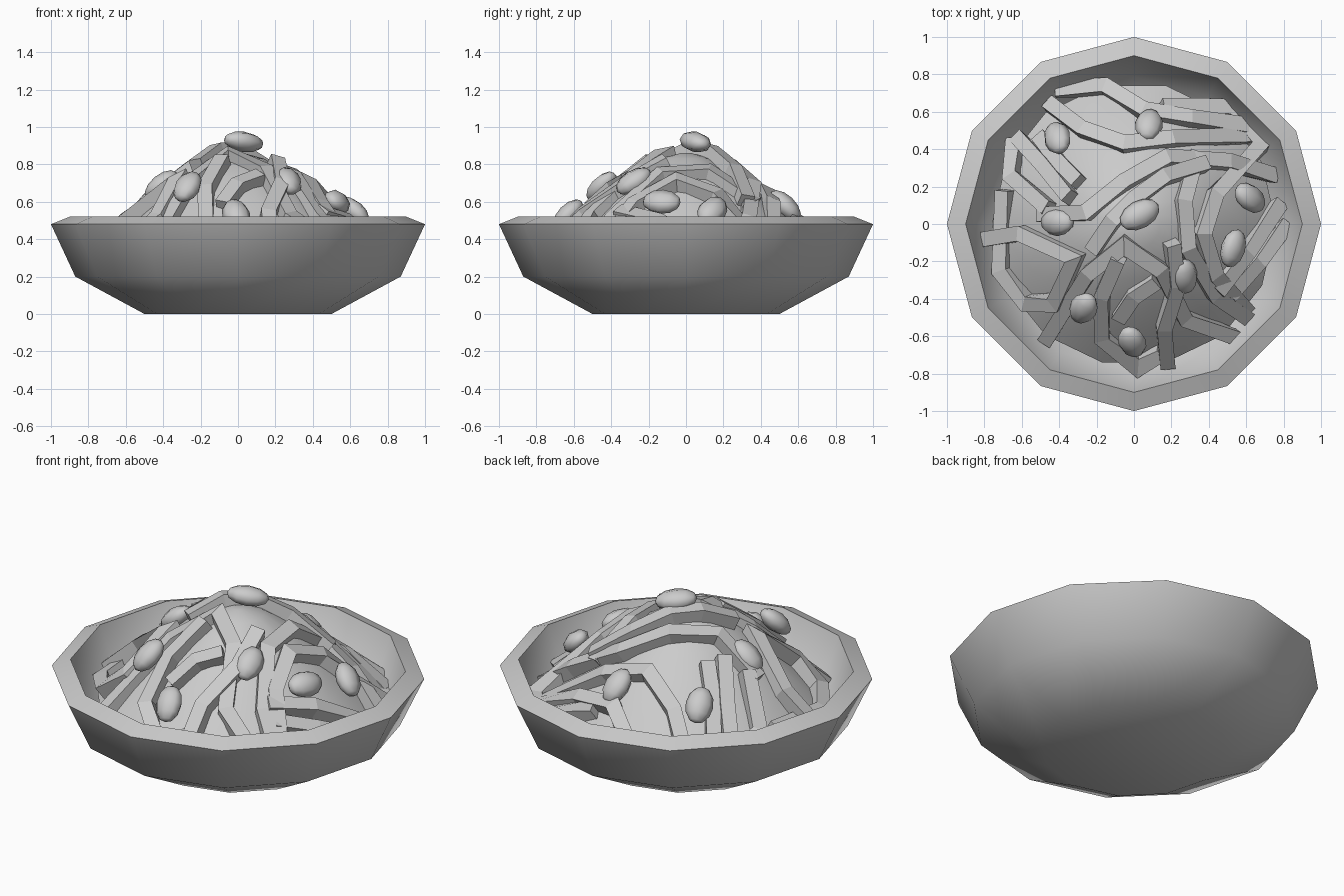
import bpy, bmesh, math
from mathutils import Vector, Matrix

if "Cube" in bpy.data.objects:
    bpy.data.objects.remove(bpy.data.objects["Cube"])


def make_object(name, bm, smooth=None):
    bmesh.ops.recalc_face_normals(bm, faces=bm.faces[:])
    me = bpy.data.meshes.new(name)
    bm.to_mesh(me)
    bm.free()
    ob = bpy.data.objects.new(name, me)
    bpy.context.collection.objects.link(ob)
    if smooth:
        bpy.ops.object.select_all(action='DESELECT')
        ob.select_set(True)
        bpy.context.view_layer.objects.active = ob
        bpy.ops.object.shade_smooth_by_angle(angle=math.radians(smooth))
    return ob


def lathe(name, profile, sides, smooth):
    bm = bmesh.new()
    rings = []
    for r, z in profile:
        rings.append([bm.verts.new((r * math.cos(math.tau * i / sides),
                                    r * math.sin(math.tau * i / sides), z))
                      for i in range(sides)])
    for a, b in zip(rings, rings[1:]):
        for i in range(sides):
            j = (i + 1) % sides
            bm.faces.new((a[i], a[j], b[j], b[i]))
    bm.faces.new(rings[0])
    bm.faces.new(rings[-1])
    return make_object(name, bm, smooth)


# Mound height as a function of radius
MOUND = [(0.0, 0.86), (0.14, 0.83), (0.3, 0.73), (0.45, 0.61), (0.6, 0.47), (0.76, 0.3), (0.9, 0.28)]


def height(x, y):
    r = math.hypot(x, y)
    for (r0, z0), (r1, z1) in zip(MOUND, MOUND[1:]):
        if r <= r1:
            return z0 + (z1 - z0) * (r - r0) / (r1 - r0)
    return MOUND[-1][1]


def normal(x, y):
    e = 0.06
    return Vector((height(x - e, y) - height(x + e, y),
                   height(x, y - e) - height(x, y + e), 2 * e)).normalized()


def noodle(name, path, lift=0.02, w=0.08, t=0.08):
    # Square strip draped over the mound
    pts = [Vector((x, y, height(x, y) + lift)) for x, y in path]
    bm = bmesh.new()
    rings = []
    for i, p in enumerate(pts):
        d0 = (p - pts[i - 1]).normalized() if i else None
        d1 = (pts[i + 1] - p).normalized() if i < len(pts) - 1 else None
        d = ((d0 or d1) + (d1 or d0)).normalized()
        n = (normal(p.x, p.y) + Vector((0, 0, 0.5))).normalized()
        side = d.cross(n).normalized()
        up = side.cross(d)
        miter = min(1.4, 1 / max(0.5, d.dot(d1 or d0)))
        rings.append([bm.verts.new(p + side * (a * w / 2 * miter) + up * (b * t / 2))
                      for a, b in ((-1, -1), (1, -1), (1, 1), (-1, 1))])
    for a, b in zip(rings, rings[1:]):
        for i in range(4):
            j = (i + 1) % 4
            bm.faces.new((a[i], a[j], b[j], b[i]))
    bm.faces.new(rings[0])
    bm.faces.new(rings[-1])
    return make_object(name, bm)


def nut(name, x, y, z, heading, length=0.2, width=0.15):
    # Faceted almond shape lying on the slope
    bm = bmesh.new()
    bmesh.ops.create_uvsphere(bm, u_segments=8, v_segments=6, radius=1)
    n = normal(x, y)
    a = math.radians(heading)
    d = Vector((math.cos(a), math.sin(a), 0))
    d = (d - n * d.dot(n)).normalized()
    s = n.cross(d)
    rot = Matrix((s, n, d)).transposed().to_4x4()
    scale = Matrix.Diagonal((width / 2, 0.055, length / 2, 1))
    bm.transform(Matrix.Translation((x, y, z)) @ rot @ scale)
    return make_object(name, bm, 60)


# Twelve-sided bowl
lathe("bowl", [(0.5, 0), (0.87, 0.2), (1.0, 0.48), (0.9, 0.52), (0.79, 0.24), (0.45, 0.06)], 12, 45)

# Heaped filling under the strips
lathe("mound", [(0.72, 0.2)] + [(r, z) for r, z in reversed(MOUND[1:6])] + [(0.03, 0.86)], 14, 45)

# Strips, as top-view paths
STRIPS = [
    [(-0.47, -0.62), (-0.24, -0.26), (-0.05, -0.11), (0.14, -0.24), (0.27, -0.5), (0.58, -0.62)],
    [(-0.08, -0.18), (-0.17, -0.38), (-0.17, -0.6), (0.02, -0.76), (0.15, -0.68)],
    [(0.18, -0.75), (0.16, -0.55), (0.23, -0.32), (0.2, -0.1)],
    [(0.33, 0.37), (0.26, 0.12), (0.28, -0.13), (0.43, -0.38), (0.6, -0.5)],
    [(0.15, 0.62), (0.53, 0.63), (0.68, 0.42), (0.43, 0.16), (0.36, -0.05), (0.43, -0.27), (0.6, -0.46)],
    [(0.78, 0.11), (0.6, -0.15), (0.44, -0.36)],
    [(0.82, 0.0), (0.66, -0.2), (0.5, -0.38)],
    [(0.75, 0.26), (0.5, 0.33), (0.17, 0.35), (-0.05, 0.22), (-0.25, 0.06), (-0.5, 0.05)],
    [(0.38, 0.32), (0.16, 0.25), (0.0, 0.13), (-0.11, 0.02), (-0.22, -0.14)],
    [(-0.45, 0.64), (-0.27, 0.5), (-0.05, 0.42), (0.2, 0.45), (0.6, 0.47)],
    [(-0.42, 0.72), (-0.15, 0.73), (0.05, 0.6), (0.3, 0.56), (0.6, 0.53)],
    [(-0.62, 0.46), (-0.48, 0.31), (-0.34, 0.14)],
    [(-0.5, 0.46), (-0.4, 0.33), (-0.29, 0.22)],
    [(-0.64, 0.45), (-0.65, 0.25), (-0.45, 0.08)],
    [(-0.79, -0.08), (-0.6, -0.05), (-0.31, -0.18), (-0.42, -0.42), (-0.57, -0.42),
     (-0.71, -0.25), (-0.69, 0.18)],
    [(0.12, -0.3), (0.0, -0.38), (-0.08, -0.5)],
]
for i, path in enumerate(STRIPS):
    noodle(f"noodle_{i + 1}", path, lift=0.015 + 0.01 * (i % 3))

# Nuts: x, y, z, heading in degrees
NUTS = [
    (0.03, 0.05, 0.92, 30), (0.08, 0.53, 0.58, 80), (-0.41, 0.46, 0.57, 120),
    (-0.41, 0.01, 0.69, 0), (0.62, 0.14, 0.55, -15), (0.53, -0.13, 0.6, 70),
    (0.27, -0.28, 0.71, 110), (-0.27, -0.45, 0.68, 60), (-0.01, -0.63, 0.53, 100),
]
for i, n in enumerate(NUTS):
    nut(f"nut_{i + 1}", *n, length=0.23 if i == 0 else 0.21)
